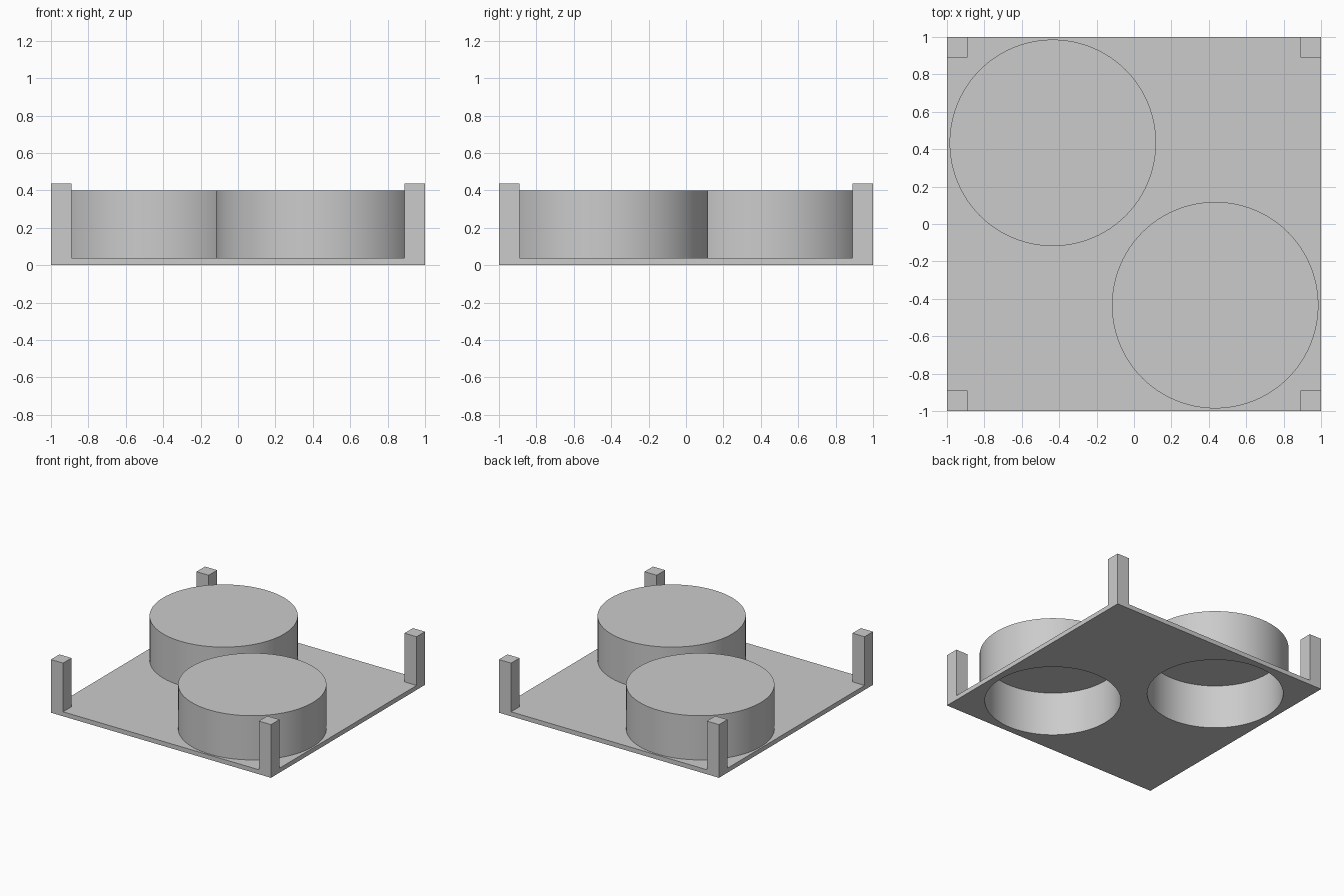
import bpy, bmesh, math
from mathutils import Matrix

if "Cube" in bpy.data.objects:
    bpy.data.objects.remove(bpy.data.objects["Cube"])

PLATE_T = 0.037      # base plate thickness
POST_W, POST_TOP = 0.11, 0.437
CUP_R, BORE_R = 0.552, 0.512
CUP_TOP, CUP_CEILING = 0.40, 0.363
CUP_POS = 0.434
SEGMENTS = 96

grey = bpy.data.materials.new("light grey")
grey.diffuse_color = (0.6, 0.6, 0.6, 1)
grey.use_nodes = True
grey.node_tree.nodes["Principled BSDF"].inputs["Base Color"].default_value = grey.diffuse_color


def finish(name, bm, location=(0, 0, 0)):
    bmesh.ops.recalc_face_normals(bm, faces=bm.faces[:])
    mesh = bpy.data.meshes.new(name)
    bm.to_mesh(mesh)
    bm.free()
    mesh.materials.append(grey)
    obj = bpy.data.objects.new(name, mesh)
    obj.location = location
    bpy.context.collection.objects.link(obj)
    return obj


def box(name, size, location):
    bm = bmesh.new()
    bmesh.ops.create_cube(bm, size=1, matrix=Matrix.Diagonal((*size, 1)))
    return finish(name, bm, location)


def cup(name, x, y):
    # Upside-down cup: closed wall and lid, open underneath
    profile = [(BORE_R, CUP_CEILING), (BORE_R, PLATE_T), (CUP_R, PLATE_T), (CUP_R, CUP_TOP)]
    bm = bmesh.new()
    rings = [[bm.verts.new((r * math.cos(a), r * math.sin(a), z))
              for a in (2 * math.pi * i / SEGMENTS for i in range(SEGMENTS))]
             for r, z in profile]
    for lower, upper in zip(rings, rings[1:]):
        for i in range(SEGMENTS):
            j = (i + 1) % SEGMENTS
            bm.faces.new((lower[i], lower[j], upper[j], upper[i]))
    bm.faces.new(rings[0])
    bm.faces.new(rings[-1])
    obj = finish(name, bm, (x, y, 0))
    bpy.ops.object.select_all(action='DESELECT')
    obj.select_set(True)
    bpy.context.view_layer.objects.active = obj
    bpy.ops.object.shade_smooth_by_angle(angle=math.radians(30))


# Base plate
plate = box("base_plate", (2, 2, PLATE_T), (0, 0, PLATE_T / 2))

# Two diagonal cups, each with a round opening through the plate
for side, s in (("back_left", -1), ("front_right", 1)):
    x, y = s * CUP_POS, -s * CUP_POS
    cup(side + "_cup", x, y)
    bm = bmesh.new()
    bmesh.ops.create_cone(bm, cap_ends=True, segments=SEGMENTS, radius1=BORE_R,
                          radius2=BORE_R, depth=0.3)
    # align cutter vertices with the cup wall
    for i, v in enumerate(bm.verts):
        a = round(math.atan2(v.co.y, v.co.x) / (2 * math.pi / SEGMENTS)) * 2 * math.pi / SEGMENTS
        v.co.x, v.co.y = BORE_R * math.cos(a), BORE_R * math.sin(a)
    cutter = finish(side + "_opening_cutter", bm, (x, y, 0))
    cutter.hide_render = True
    cutter.hide_set(True)
    cut = plate.modifiers.new(side + "_opening", 'BOOLEAN')
    cut.operation = 'DIFFERENCE'
    cut.solver = 'EXACT'
    cut.object = cutter

# Corner posts
edge = 1 - POST_W / 2
for yn, sy in (("front", -1), ("back", 1)):
    for xn, sx in (("left", -1), ("right", 1)):
        box(f"{yn}_{xn}_post", (POST_W, POST_W, POST_TOP - PLATE_T),
            (sx * edge, sy * edge, (POST_TOP + PLATE_T) / 2))
